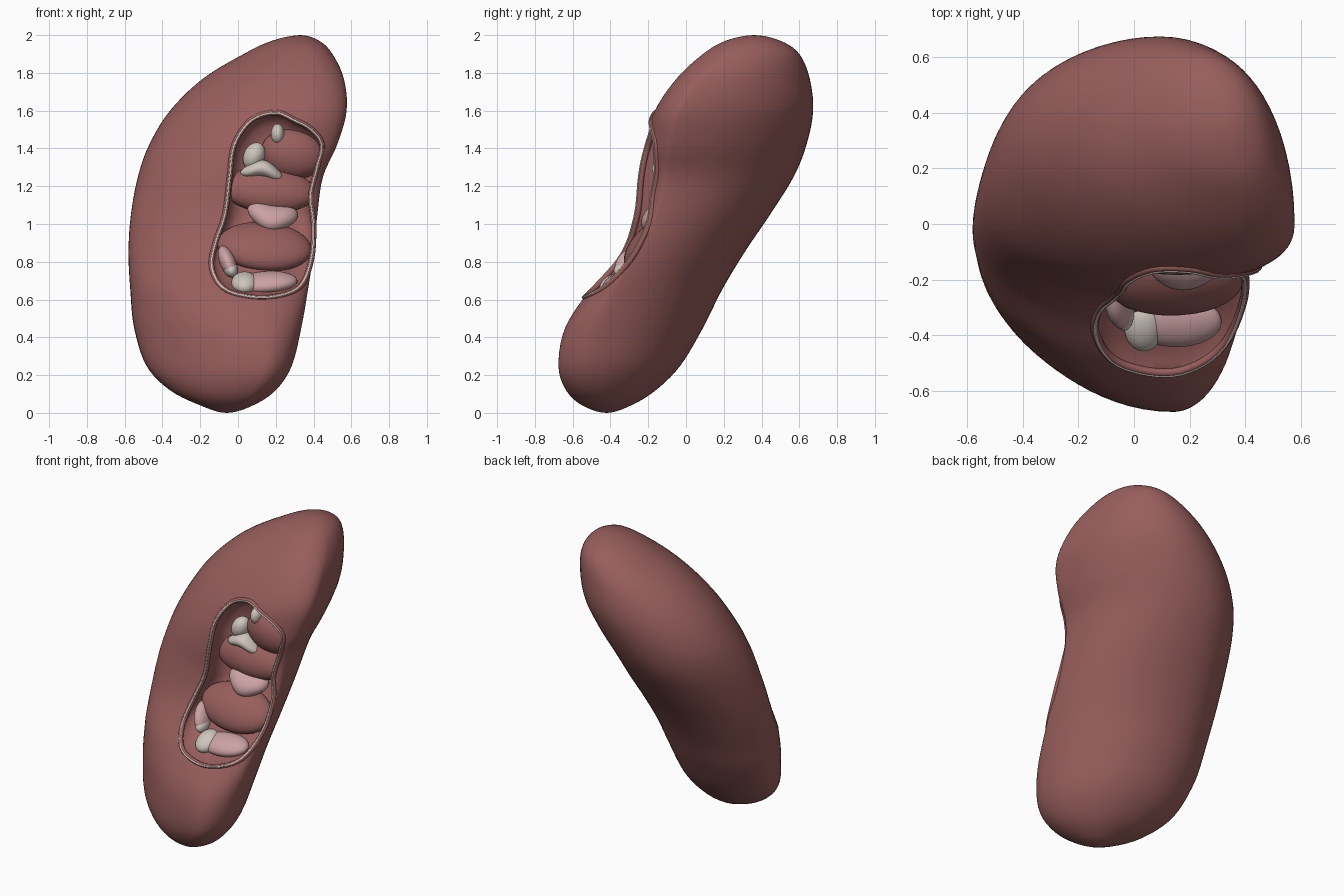
import bpy, bmesh, math
from mathutils import Vector
from mathutils.bvhtree import BVHTree

if "Cube" in bpy.data.objects:
    bpy.data.objects.remove(bpy.data.objects["Cube"])


def material(name, rgb):
    m = bpy.data.materials.new(name)
    m.diffuse_color = (*rgb, 1)
    m.use_nodes = True
    m.node_tree.nodes["Principled BSDF"].inputs["Base Color"].default_value = m.diffuse_color
    return m


RED = material("tissue_red", (0.31, 0.112, 0.107))
PINK = material("calyx_pink", (0.60, 0.36, 0.37))
PALE = material("pale_lining", (0.62, 0.56, 0.51))


def catmull(p, t):
    return [0.5 * (2 * b + (c - a) * t + (2 * a - 5 * b + 4 * c - d) * t * t
                   + (3 * b - a - 3 * c + d) * t ** 3) for a, b, c, d in zip(*p)]


def finish(name, bm, mat):
    bmesh.ops.recalc_face_normals(bm, faces=bm.faces)
    me = bpy.data.meshes.new(name)
    bm.to_mesh(me)
    bm.free()
    ob = bpy.data.objects.new(name, me)
    bpy.context.collection.objects.link(ob)
    me.materials.append(mat)
    for f in me.polygons:
        f.use_smooth = True
    return ob


def loft(rings, start, end):
    """Skin closed rings and close both ends with a pole point."""
    bm = bmesh.new()
    vs = [[bm.verts.new(p) for p in r] for r in rings]
    n = len(vs[0])
    for a, b in zip(vs, vs[1:]):
        for i in range(n):
            j = (i + 1) % n
            bm.faces.new((a[i], a[j], b[j], b[i]))
    for pole, r in ((start, vs[0]), (end, vs[-1])):
        v = bm.verts.new(pole)
        for i in range(n):
            bm.faces.new((v, r[i], r[(i + 1) % n]))
    return bm


# Body slices: z, x min/max, y min/max, then y at x min, x at y max, y at x max, x at y min
S = [
    (0.00, -0.06, -0.06, -0.42, -0.42, -0.42, -0.06, -0.42, -0.06),
    (0.04, -0.20, 0.08, -0.55, -0.29, -0.39, -0.10, -0.45, 0.00),
    (0.12, -0.36, 0.20, -0.635, -0.16, -0.32, -0.16, -0.49, 0.08),
    (0.25, -0.485, 0.285, -0.675, -0.03, -0.23, -0.20, -0.49, 0.14),
    (0.45, -0.55, 0.335, -0.64, 0.09, -0.13, -0.22, -0.45, 0.13),
    (0.65, -0.57, 0.37, -0.51, 0.19, -0.07, -0.22, -0.37, 0.08),
    (0.85, -0.58, 0.40, -0.34, 0.31, -0.02, -0.20, -0.26, 0.02),
    (1.05, -0.567, 0.42, -0.265, 0.445, 0.05, -0.16, -0.15, 0.0),
    (1.25, -0.53, 0.45, -0.245, 0.57, 0.15, -0.11, -0.09, 0.03),
    (1.42, -0.47, 0.525, -0.22, 0.638, 0.24, -0.03, -0.07, 0.13),
    (1.60, -0.36, 0.575, -0.165, 0.673, 0.29, 0.08, -0.02, 0.30),
    (1.77, -0.185, 0.56, -0.05, 0.655, 0.33, 0.16, 0.10, 0.36),
    (1.90, 0.03, 0.50, 0.09, 0.60, 0.35, 0.25, 0.24, 0.37),
    (1.97, 0.18, 0.43, 0.21, 0.50, 0.36, 0.29, 0.32, 0.35),
    (2.00, 0.33, 0.33, 0.36, 0.36, 0.36, 0.33, 0.36, 0.33),
]


def mirrored(r):
    return (r[0], r[2], r[1], r[4], r[3], r[7], r[8], r[5], r[6])


def slice_ring(r, n=72):
    z, x0, x1, y0, y1, ya, xb, yc, xd = r
    flat = 0.06 * math.sin(math.pi * min(max(z, 0), 0.65) / 0.65)
    ring = []
    for i in range(n):
        a = 2 * math.pi * i / n
        c, s = math.cos(a), math.sin(a)
        xm, ym = (xb if s > 0 else xd), (yc if c > 0 else ya)
        # slightly flatten the front left quarter of the lower pole
        k = 1 - flat * math.sin(2 * a) ** 2 if (c < 0 and s < 0) else 1
        ring.append((xm + k * c * ((x1 - xm) if c > 0 else (xm - x0)),
                     ym + k * s * ((y1 - ym) if s > 0 else (ym - y0)), z))
    return ring


P = [mirrored(S[1])] + S + [mirrored(S[-2])]
rings = []
for k in range(1, len(P) - 2):
    for j in range(5):
        if k > 1 or j:
            rings.append(slice_ring(catmull(P[k - 1:k + 3], j / 5)))
body_bm = loft(rings, (-0.06, -0.42, 0), (0.33, 0.36, 2))
bmesh.ops.recalc_face_normals(body_bm, faces=body_bm.faces)
tree = BVHTree.FromBMesh(body_bm)
body = finish("body", body_bm, RED)

# Opening outline seen from the front, dropped onto the body surface
R = [(0.2, 1.59), (0.07, 1.55), (-0.02, 1.42), (-0.045, 1.25), (-0.07, 1.05), (-0.12, 0.9),
     (-0.14, 0.77), (-0.08, 0.66), (0.05, 0.615), (0.2, 0.615), (0.33, 0.67), (0.39, 0.82),
     (0.4, 1.0), (0.385, 1.15), (0.42, 1.3), (0.445, 1.42), (0.39, 1.5), (0.3, 1.55)]
rim = []
for k in range(len(R)):
    for j in range(5):
        x, z = catmull([R[(k + d) % len(R)] for d in (-1, 0, 1, 2)], j / 5)
        hit = tree.ray_cast(Vector((x, -2, z)), Vector((0, 1, 0)))[0]
        rim.append(Vector((x, hit.y if hit else -0.2, z)))
MID = Vector((0.15, -0.26, 1.1))


def rim_ring(scale, depth):
    return [MID + (p - MID) * scale + Vector((0, depth, 0)) for p in rim]


# Hollow the cavity out of the body; the floor follows the slope of the rim
steps = [(1, -0.2), (1, 0.0), (0.985, 0.04), (0.94, 0.09), (0.85, 0.13), (0.65, 0.16), (0.35, 0.165)]
cutter = finish("cavity_cutter", loft([rim_ring(*s) for s in steps],
                                      MID + Vector((0, -0.3, 0)), MID + Vector((0, 0.165, 0))), RED)
mod = body.modifiers.new("cavity", 'BOOLEAN')
mod.operation, mod.solver, mod.object = 'DIFFERENCE', 'EXACT', cutter
bpy.context.view_layer.objects.active = body
body.select_set(True)
bpy.ops.object.modifier_apply(modifier="cavity")
bpy.data.objects.remove(cutter)
bpy.ops.object.shade_smooth_by_angle(angle=math.radians(45))


# Rolled lip and pale lining edge around the opening
def tube(name, pts, radius, mat):
    cu = bpy.data.curves.new(name, 'CURVE')
    cu.dimensions = '3D'
    cu.bevel_depth, cu.bevel_resolution = radius, 3
    sp = cu.splines.new('POLY')
    sp.points.add(len(pts) - 1)
    for q, p in zip(sp.points, pts):
        q.co = (*p, 1)
    sp.use_cyclic_u = True
    cu.materials.append(mat)
    ob = bpy.data.objects.new(name, cu)
    bpy.context.collection.objects.link(ob)


tube("rim_lip", rim_ring(1.0, 0.006), 0.015, RED)
tube("rim_lining", rim_ring(0.995, -0.008), 0.0055, PALE)


# Rounded lumps inside the cavity, with an optional arched or sagging shape
def lump(name, loc, size, mat, tilt=0, wave=0.0, slope=0.0):
    bm = bmesh.new()
    bmesh.ops.create_uvsphere(bm, u_segments=32, v_segments=20, radius=1)
    c, s = math.cos(math.radians(tilt)), math.sin(math.radians(tilt))
    for v in bm.verts:
        x, y, z = v.co
        z += wave * (math.cos(3 * x) - 0.5)
        x, y, z = x * size[0], y * size[1], z * size[2]
        v.co = (loc[0] + x * c - z * s, loc[1] + y + slope * z, loc[2] + x * s + z * c)
    finish(name, bm, mat)


lump("upper_fold", (0.29, -0.06, 1.37), (0.17, 0.09, 0.13), RED, -10)
lump("middle_fold", (0.16, -0.09, 1.18), (0.25, 0.09, 0.12), RED, -5, 0, 0.2)
lump("lower_fold", (0.14, -0.21, 0.88), (0.25, 0.10, 0.13), RED, -5, 0, 0.5)
lump("upper_calyx", (0.13, -0.11, 1.285), (0.115, 0.07, 0.045), PALE, -8, 0.4)
lump("upper_calyx_horn", (0.085, -0.09, 1.36), (0.055, 0.06, 0.075), PALE, -25)
lump("top_calyx", (0.21, -0.09, 1.475), (0.036, 0.06, 0.056), PALE)
lump("middle_calyx", (0.18, -0.15, 1.04), (0.135, 0.08, 0.075), PINK, -10, -0.2, 0.4)
lump("lower_calyx", (0.15, -0.35, 0.69), (0.165, 0.085, 0.06), PINK, 4, 0, 0.6)
lump("lower_calyx_cap", (0.035, -0.37, 0.688), (0.07, 0.08, 0.06), PALE, 0, 0, 0.6)
lump("side_calyx", (-0.055, -0.29, 0.80), (0.042, 0.08, 0.09), PINK, 22, 0, 0.4)
lump("side_calyx_cap", (-0.04, -0.31, 0.765), (0.038, 0.07, 0.05), PALE, 22, 0, 0.4)
